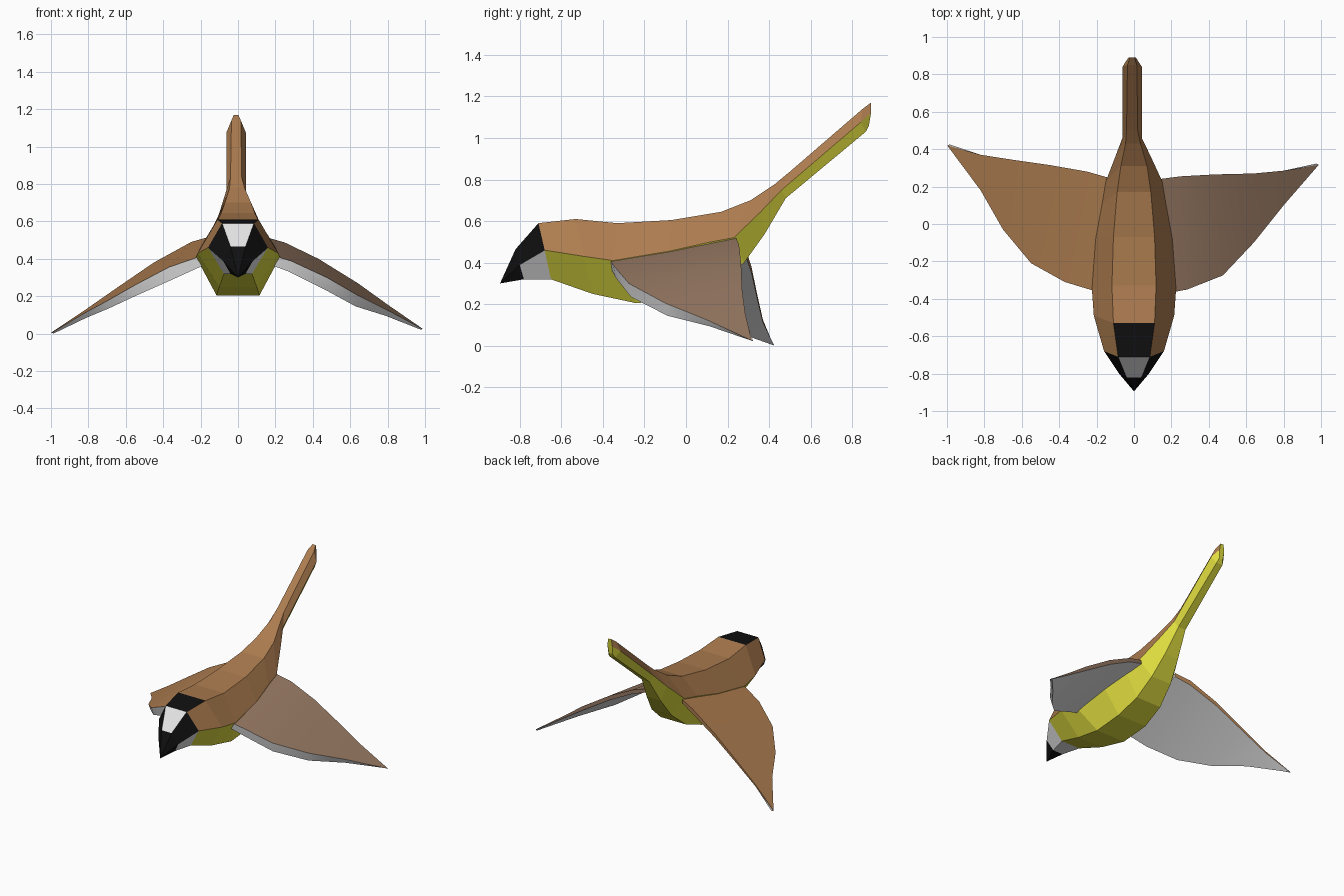
import bpy, bmesh, math

if "Cube" in bpy.data.objects:
    bpy.data.objects.remove(bpy.data.objects["Cube"])


def material(name, rgb):
    m = bpy.data.materials.new(name)
    m.diffuse_color = (*rgb, 1)
    m.use_nodes = True
    m.node_tree.nodes["Principled BSDF"].inputs["Base Color"].default_value = m.diffuse_color
    return m


BROWN = material("brown", (0.42, 0.205, 0.08))
GREY_BROWN = material("grey_brown", (0.30, 0.185, 0.12))
OLIVE = material("olive_yellow", (0.74, 0.72, 0.05))
BLACK = material("black", (0.005, 0.005, 0.005))
WHITE = material("white", (0.78, 0.78, 0.78))


def loft(name, rings, mats, rule, cap_mats, tip=None, smooth=False):
    """Skin closed rings; rule(segment, side) gives the material slot."""
    bm = bmesh.new()
    loops = [[bm.verts.new(p) for p in ring] for ring in rings]
    n = len(loops[0])
    for s in range(len(loops) - 1):
        a, b = loops[s], loops[s + 1]
        for k in range(n):
            j = (k + 1) % n
            bm.faces.new((a[k], a[j], b[j], b[k])).material_index = rule(s, k)
    bm.faces.new(loops[0]).material_index = cap_mats[0]
    if tip:
        t = bm.verts.new(tip)
        for k in range(n):
            f = bm.faces.new((loops[-1][k], loops[-1][(k + 1) % n], t))
            f.material_index = cap_mats[1]
    else:
        bm.faces.new(loops[-1]).material_index = cap_mats[1]
    bmesh.ops.recalc_face_normals(bm, faces=bm.faces)
    me = bpy.data.meshes.new(name)
    bm.to_mesh(me)
    bm.free()
    for m in mats:
        me.materials.append(m)
    ob = bpy.data.objects.new(name, me)
    bpy.context.collection.objects.link(ob)
    if smooth:
        bpy.ops.object.select_all(action='DESELECT')
        ob.select_set(True)
        bpy.context.view_layer.objects.active = ob
        bpy.ops.object.shade_smooth_by_angle(angle=math.radians(30))
    return ob


def hexagon(top, mid, low, cx=0.0):
    """Six-sided ring from (y, z, half width) of the top, middle and bottom."""
    (ty, tz, tw), (my, mz, mw), (ly, lz, lw) = top, mid, low
    return [(cx - tw, ty, tz), (cx + tw, ty, tz), (cx + mw, my, mz),
            (cx + lw, ly, lz), (cx - lw, ly, lz), (cx - mw, my, mz)]


# Body and tail: brown above the widest line, olive below, black crown
neck = hexagon((-.71, .59, .085), (-.68, .46, .16), (-.65, .32, .075))
body = [
    neck,
    hexagon((-.53, .61, .11), (-.49, .43, .215), (-.45, .25, .10)),
    hexagon((-.33, .59, .118), (-.35, .41, .225), (-.24, .205, .115)),
    hexagon((-.07, .605, .11), (-.08, .455, .205), (-.02, .225, .115)),
    hexagon((.17, .645, .09), (.11, .498, .17), (.15, .29, .10)),
    hexagon((.31, .70, .07), (.23, .52, .15), (.28, .40, .08)),
    hexagon((.43, .78, .04), (.36, .645, .095), (.38, .54, .055), -.005),
    hexagon((.50, .838, .03), (.46, .75, .052), (.48, .71, .03), -.01),
    hexagon((.85, 1.14, .025), (.84, 1.075, .052), (.865, 1.03, .025), -.01),
    hexagon((.89, 1.17, .012), (.89, 1.12, .02), (.88, 1.06, .015), -.01),
]


def body_rule(s, k):
    if s == 0 and k == 0:
        return 2
    return 0 if k in (0, 1, 5) else 1


loft("body", body, [BROWN, OLIVE, BLACK], body_rule, (2, 1))

# Head: black mask and beak, white forehead and cheeks
snout = hexagon((-.82, .465, .04), (-.80, .39, .08), (-.78, .32, .04))
loft("head", [neck, snout], [BLACK, WHITE],
     lambda s, k: 0 if k in (1, 5) else 1, (0, 0), tip=(0, -.895, .30))


# Wings: each station is (leading x, y, top z, low z), (trailing x, y, top z)
def wing(name, side, stations, top_mat):
    rings = []
    for (lx, ly, lt, lb), (tx, ty, tz) in stations:
        thick = (lt - lb) * 0.5
        rings.append([(side * tx, ty, tz), (side * lx, ly, lt),
                      (side * (lx - .01), ly + .01, lb),
                      (side * tx, ty, tz - thick)])
    loft(name, rings, [top_mat, WHITE],
         lambda s, k: 1 if k in (1, 2) else 0, (1, 0), smooth=True)


wing("right_wing", 1, [
    ((.205, -.365, .412, .36), (.135, .24, .52)),
    ((.285, -.35, .388, .33), (.25, .255, .487)),
    ((.475, -.275, .30, .235), (.43, .265, .40)),
    ((.64, -.10, .205, .145), (.64, .27, .27)),
    ((.80, .10, .125, .095), (.80, .285, .155)),
    ((.985, .313, .026, .022), (.987, .316, .026)),
], GREY_BROWN)

wing("left_wing", -1, [
    ((.205, -.36, .412, .36), (.145, .25, .52)),
    ((.37, -.31, .355, .285), (.25, .28, .49)),
    ((.55, -.21, .26, .205), (.45, .315, .38)),
    ((.70, -.03, .175, .135), (.64, .342, .25)),
    ((.82, .18, .11, .085), (.82, .37, .125)),
    ((.995, .415, .006, .001), (.998, .42, .006)),
], BROWN)
